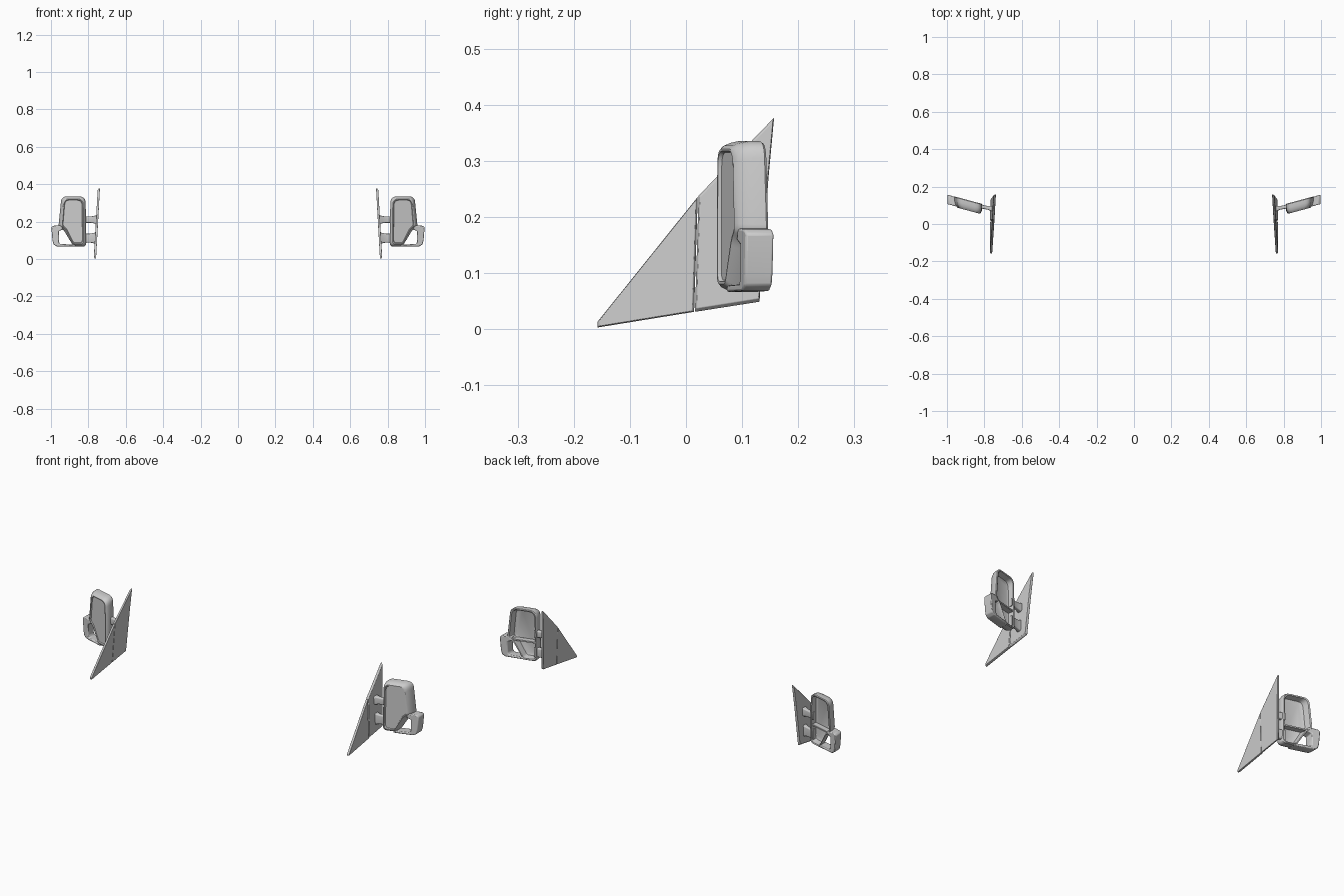
import bpy, bmesh, math
from mathutils import Vector

if "Cube" in bpy.data.objects:
    bpy.data.objects.remove(bpy.data.objects["Cube"])


def finish(name, bm, bevel=0.0, angle=35):
    """Turn a bmesh into a smooth object mirrored to the other side."""
    bmesh.ops.recalc_face_normals(bm, faces=bm.faces)
    me = bpy.data.meshes.new(name)
    bm.to_mesh(me)
    bm.free()
    ob = bpy.data.objects.new(name, me)
    bpy.context.collection.objects.link(ob)
    bpy.ops.object.select_all(action='DESELECT')
    bpy.context.view_layer.objects.active = ob
    ob.select_set(True)
    bpy.ops.object.shade_smooth_by_angle(angle=math.radians(angle))
    if bevel:
        b = ob.modifiers.new("bevel", 'BEVEL')
        b.width, b.segments = bevel, 2
        b.limit_method = 'ANGLE'
    ob.modifiers.new("other_side", 'MIRROR')
    return ob


def loft(name, loops, bevel=0.0, angle=35):
    """Skin a row of equal-length loops and cap both ends."""
    bm = bmesh.new()
    rings = [[bm.verts.new(p) for p in lp] for lp in loops]
    n = len(rings[0])
    for a, b in zip(rings, rings[1:]):
        for i in range(n):
            j = (i + 1) % n
            bm.faces.new((a[i], a[j], b[j], b[i]))
    bm.faces.new(rings[0])
    bm.faces.new(rings[-1])
    return finish(name, bm, bevel, angle)


def rounded(points, seg=5):
    """Polygon given as (a, b, radius) with rounded corners."""
    out = []
    n = len(points)
    for i, (a, b, r) in enumerate(points):
        p = Vector((a, b))
        d0 = (Vector(points[i - 1][:2]) - p).normalized()
        d1 = (Vector(points[(i + 1) % n][:2]) - p).normalized()
        s, e = p + d0 * r, p + d1 * r
        for k in range(seg + 1):
            t = k / seg
            out.append(s * (1 - t) ** 2 + p * 2 * t * (1 - t) + e * t * t)
    return out


def swept(x, z, v):
    """Housing space: v is depth behind the swept-back front face."""
    return (x, 0.05 + 0.27 * (x - 0.81) + v, z)


# Housing: hollow shell, open at the rear, recessed panel in front
outline = rounded([(0.811, 0.066, 0.022), (0.878, 0.066, 0.012), (0.932, 0.155, 0.015),
                   (0.960, 0.175, 0.012), (0.944, 0.335, 0.030), (0.815, 0.335, 0.035)])
CX, CZ, W, H = 0.880, 0.205, 0.14, 0.268


def inset(d, v):
    return [swept(CX + (p.x - CX) * (1 - 2 * d / W), CZ + (p.y - CZ) * (1 - 2 * d / H), v)
            for p in outline]


loft("mirror_housing", [inset(d, v) for d, v in (
    (0.022, 0.020), (0.014, 0.024), (0.009, 0.055), (0.003, 0.057), (0.000, 0.053),
    (0.000, 0.032), (0.003, 0.018), (0.008, 0.007), (0.014, 0.001), (0.018, 0.001),
    (0.021, 0.007))])

# Lower outer loop that frames the lamp opening
lamp = [(0.940, 0.180), (0.988, 0.178), (0.998, 0.170), (0.992, 0.100), (0.986, 0.078),
        (0.970, 0.068), (0.868, 0.066), (0.872, 0.078), (0.950, 0.080), (0.957, 0.090),
        (0.958, 0.150), (0.936, 0.158)]
loft("lamp_frame", [[swept(x, z, v) for x, z in lamp] for v in (0.006, 0.056)], 0.004)

# Crossbar inside the open rear
bar = [(0.815, 0.160), (0.942, 0.160), (0.942, 0.168), (0.815, 0.168)]
loft("rear_crossbar", [[swept(x, z, v) for x, z in bar] for v in (0.022, 0.052)], 0.001)


# Arms between door plate and housing, flared at both ends
def arm(name, zc, half):
    loops = []
    for x, ky, kz in ((0.755, 1.5, 1.2), (0.768, 1.3, 1.15), (0.780, 1.0, 1.0),
                      (0.805, 1.0, 0.95), (0.828, 1.15, 1.1)):
        y, z, r = 0.010 * ky, half * kz, 0.006
        loops.append([(x, 0.088 + 0.2 * (x - 0.79) + p.x, zc + p.y) for p in rounded(
            [(-y, -z, r), (y, -z, r), (y, z, r), (-y, z, r)], 3)])
    loft(name, loops)


arm("upper_arm", 0.211, 0.018)
arm("lower_arm", 0.112, 0.025)


# Door plate: two leaning triangular panels parted by a narrow seam
def panel(name, pts):
    cy = sum(p[0] for p in pts) / len(pts)
    cz = sum(p[1] for p in pts) / len(pts)

    def ring(k, off):
        return [(0.759 - 0.055 * z + off, cy + (y - cy) * k, cz + (z - cz) * k)
                for y, z in pts]
    loft(name, [ring(1, 0), ring(1, 0.006), ring(0.96, 0.012)], 0.001, 25)


panel("front_door_panel", [(-0.158, 0.003), (0.0145, 0.031), (0.021, 0.236), (-0.158, 0.013)])
panel("rear_door_panel", [(0.016, 0.031), (0.131, 0.049), (0.147, 0.270), (0.157, 0.377),
                          (0.0225, 0.238)])
